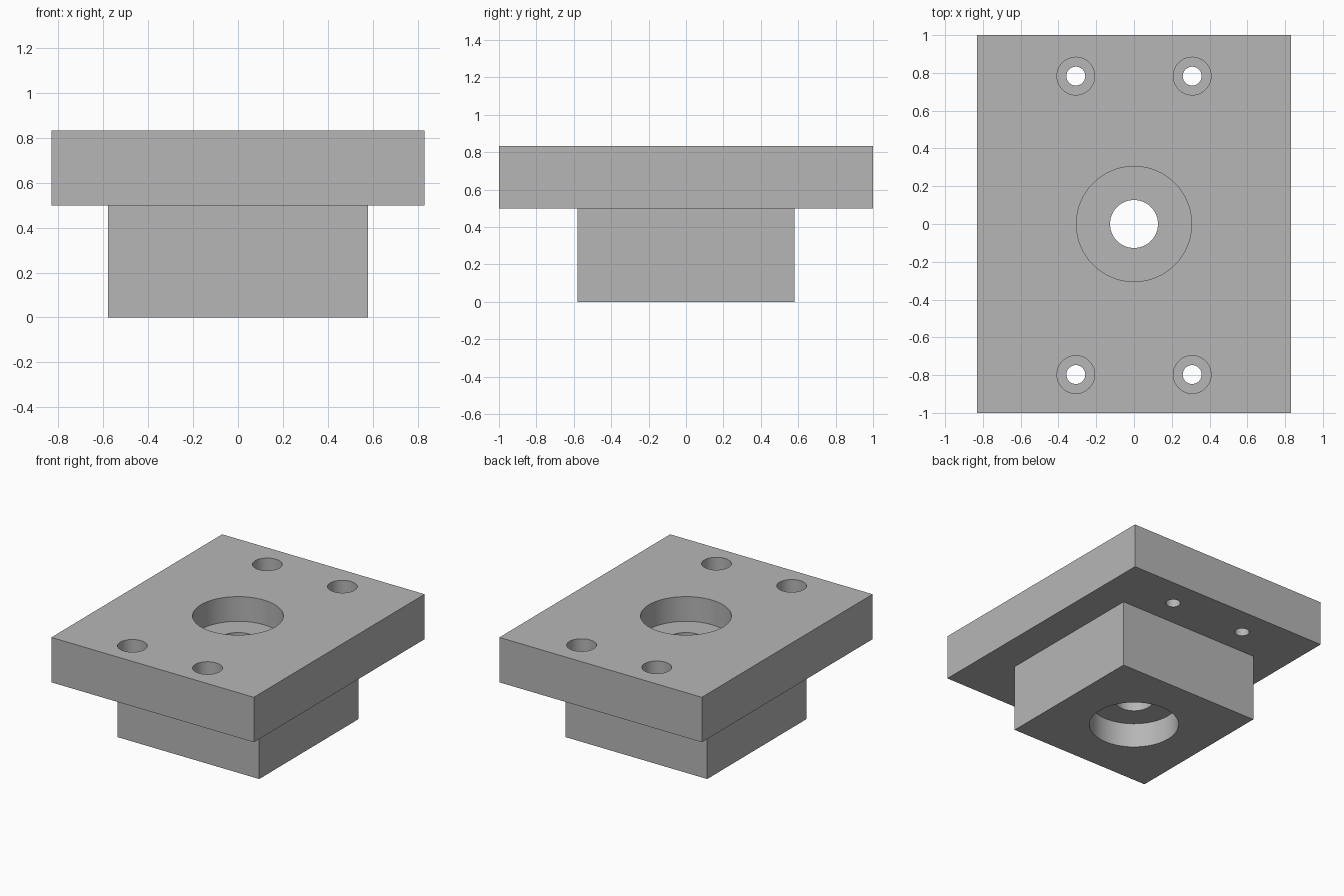
import bpy, bmesh, math

cube = bpy.data.objects.get("Cube")
if cube:
    bpy.data.objects.remove(cube, do_unlink=True)

# Key dimensions
HEIGHT, STEP = 0.833, 0.5
SEAT_R, BORE_R, SEAT_DEPTH = 0.305, 0.127, 0.183
HEAD_R, SCREW_R, HEAD_DEPTH = 0.1, 0.05, 0.13
OVER = 0.05

grey = bpy.data.materials.new("machined grey")
grey.use_nodes = True
colour = (0.47, 0.47, 0.47, 1)
grey.diffuse_color = colour
grey.node_tree.nodes["Principled BSDF"].inputs["Base Color"].default_value = colour


def finish(name, bm):
    bmesh.ops.recalc_face_normals(bm, faces=bm.faces)
    mesh = bpy.data.meshes.new(name)
    bm.to_mesh(mesh)
    bm.free()
    mesh.materials.append(grey)
    obj = bpy.data.objects.new(name, mesh)
    bpy.context.collection.objects.link(obj)
    return obj


def box(name, width, depth, z0, z1):
    bm = bmesh.new()
    bmesh.ops.create_cube(bm, size=1)
    bmesh.ops.scale(bm, vec=(width, depth, z1 - z0), verts=bm.verts)
    bmesh.ops.translate(bm, vec=(0, 0, (z0 + z1) / 2), verts=bm.verts)
    return finish(name, bm)


def stepped_bore(name, x, y, profile, sides=64):
    """Closed turned solid from (radius, z) pairs, used as a cutter."""
    bm = bmesh.new()
    rings = [[bm.verts.new((x + r * math.cos(math.tau * i / sides),
                            y + r * math.sin(math.tau * i / sides), z))
              for i in range(sides)] for r, z in profile]
    for low, high in zip(rings, rings[1:]):
        for i in range(sides):
            j = (i + 1) % sides
            bm.faces.new((low[i], low[j], high[j], high[i]))
    bm.faces.new(rings[0])
    bm.faces.new(rings[-1])
    return finish(name, bm)


def combine(target, other, operation):
    mod = target.modifiers.new(operation.lower(), 'BOOLEAN')
    mod.operation, mod.solver, mod.object = operation, 'EXACT', other
    bpy.context.view_layer.objects.active = target
    bpy.ops.object.modifier_apply(modifier=mod.name)
    bpy.data.objects.remove(other, do_unlink=True)


# Rectangular flange fused with the square boss below it
housing = box("flanged_housing", 1.66, 2, STEP, HEIGHT)
combine(housing, box("square_boss", 1.16, 1.16, 0, STEP), 'UNION')

# Central through bore with a round seat at each end
low, high = SEAT_DEPTH, HEIGHT - SEAT_DEPTH
combine(housing, stepped_bore("central_bore", 0, 0, [
    (SEAT_R, -OVER), (SEAT_R, low), (BORE_R, low),
    (BORE_R, high), (SEAT_R, high), (SEAT_R, HEIGHT + OVER)]), 'DIFFERENCE')

# Four counterbored screw holes
shelf = HEIGHT - HEAD_DEPTH
for x in (-0.308, 0.308):
    for y in (-0.797, 0.783):
        combine(housing, stepped_bore("screw_hole", x, y, [
            (SCREW_R, STEP - OVER), (SCREW_R, shelf),
            (HEAD_R, shelf), (HEAD_R, HEIGHT + OVER)], 48), 'DIFFERENCE')

# Smooth bore walls, sharp rims
bpy.ops.object.select_all(action='DESELECT')
housing.select_set(True)
bpy.context.view_layer.objects.active = housing
bpy.ops.object.shade_smooth_by_angle(angle=math.radians(30))
